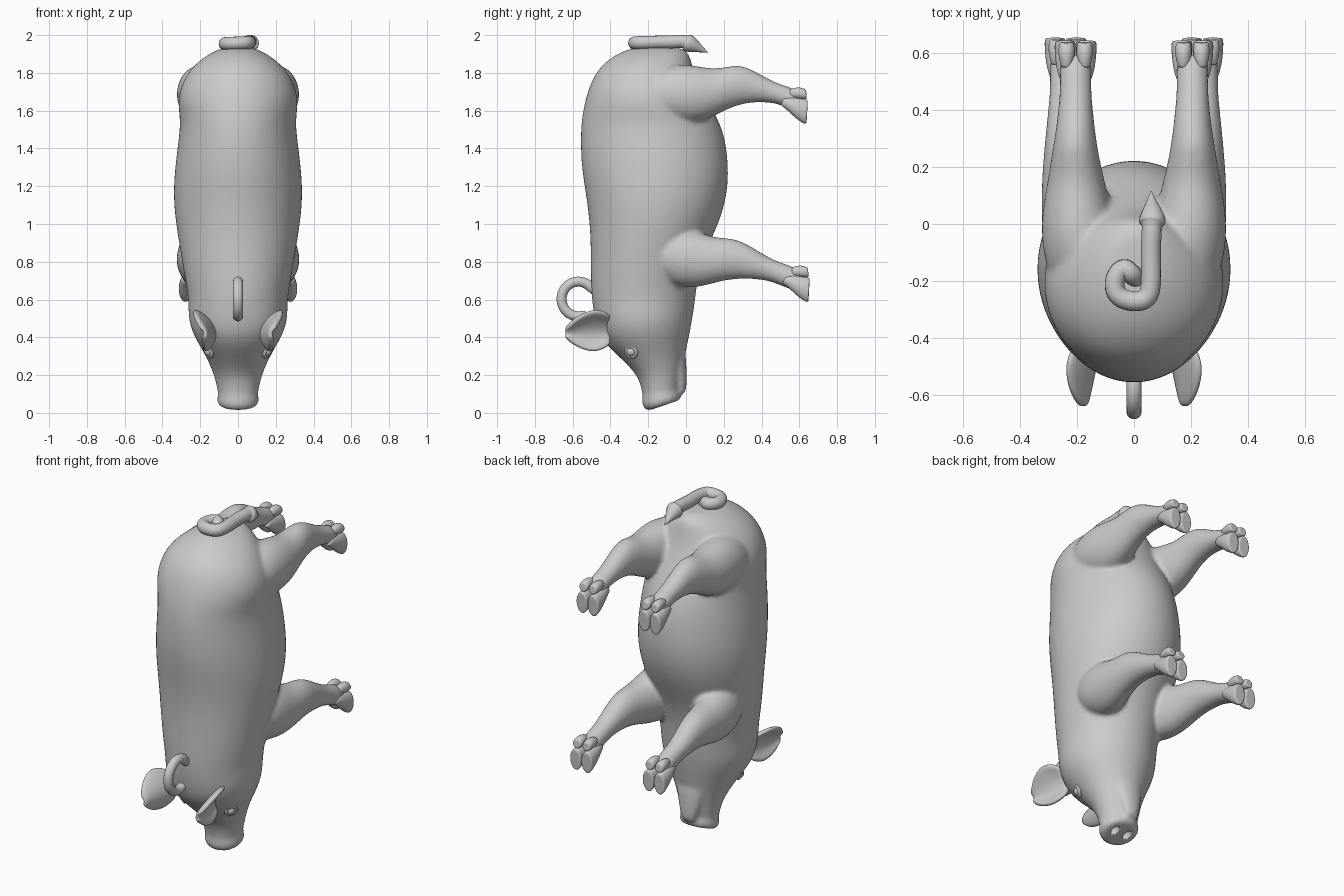
import bpy, bmesh, math
from mathutils import Vector

if "Cube" in bpy.data.objects:
    bpy.data.objects.remove(bpy.data.objects["Cube"])

SIDES = 16


def ring(bm, sec, s, k=1.0):
    """Elliptical ring spanning two (y, z) points, with half width and x centre."""
    y1, z1, y2, z2, rx, xc = sec
    k *= 1.02
    out = []
    for i in range(SIDES):
        t = 2 * math.pi * i / SIDES
        c, w = math.cos(t) * k / 2, math.sin(t) * k
        out.append(bm.verts.new((s * xc + rx * w, (y1 + y2) / 2 + (y1 - y2) * c,
                                 (z1 + z2) / 2 + (z1 - z2) * c)))
    return out


def loft(bm, secs, s=1, dx=0, dy=0, dz=0):
    secs = [tuple(a + b for a, b in zip(q if len(q) == 6 else q + (0,),
                                        (dy, dz, dy, dz, 0, dx))) for q in secs]
    rings = [ring(bm, secs[0], s, .75)] + [ring(bm, q, s) for q in secs] + [ring(bm, secs[-1], s, .75)]
    for a, b in zip(rings, rings[1:]):
        for i in range(SIDES):
            j = (i + 1) % SIDES
            bm.faces.new((a[i], a[j], b[j], b[i]))
    bm.faces.new(rings[0])
    bm.faces.new(rings[-1])


def finish(bm, name, subsurf=2):
    bmesh.ops.recalc_face_normals(bm, faces=bm.faces)
    for f in bm.faces:
        f.smooth = True
    me = bpy.data.meshes.new(name)
    bm.to_mesh(me)
    bm.free()
    ob = bpy.data.objects.new(name, me)
    bpy.context.collection.objects.link(ob)
    if subsurf:
        ob.modifiers.new("Subdivide", 'SUBSURF').levels = subsurf
        ob.modifiers[-1].render_levels = subsurf
    return ob


def tube(name, pts, depth):
    cu = bpy.data.curves.new(name, 'CURVE')
    cu.dimensions = '3D'
    cu.bevel_depth, cu.bevel_resolution, cu.resolution_u = depth, 5, 8
    cu.use_fill_caps = True
    sp = cu.splines.new('NURBS')
    sp.points.add(len(pts) - 1)
    for p, q in zip(sp.points, pts):
        p.co = (*q[:3], 1)
        p.radius = q[3] if len(q) > 3 else 1
    sp.order_u, sp.use_endpoint_u = 3, True
    ob = bpy.data.objects.new(name, cu)
    bpy.context.collection.objects.link(ob)


# Torso and head: back point, belly point, half width
body = [(-.26, 1.935, -.04, 1.935, .07), (-.34, 1.915, .01, 1.915, .13), (-.43, 1.86, .03, 1.86, .215),
        (-.495, 1.78, .05, 1.78, .285), (-.535, 1.66, .11, 1.66, .325), (-.555, 1.55, .175, 1.55, .305),
        (-.56, 1.45, .21, 1.45, .315), (-.555, 1.3, .228, 1.3, .335), (-.53, 1.15, .22, 1.15, .345),
        (-.51, 1.0, .175, 1.0, .33), (-.505, .85, .1, .85, .305), (-.505, .7, .06, .7, .28),
        (-.5, .6, .05, .6, .262), (-.485, .5, .035, .5, .265), (-.465, .42, .02, .42, .24),
        (-.415, .35, .005, .35, .2), (-.335, .28, -.01, .28, .16), (-.257, .2, -.025, .2, .127),
        (-.237, .13, -.03, .15, .113), (-.227, .085, -.037, .12, .104), (-.237, .045, -.022, .095, .113),
        (-.21, .008, -.028, .07, .103)]
jaw = [(-.12, .32, .0, .32, .1), (-.08, .23, .003, .23, .075), (-.055, .15, .004, .15, .056),
       (-.045, .105, -.002, .105, .04)]
# Legs: rear edge point, front edge point, half width, x centre
hind_leg = [(-.2, 1.8, -.2, 1.58, .12, .17), (-.08, 1.85, -.1, 1.53, .14, .185),
            (.05, 1.84, .03, 1.525, .125, .2), (.16, 1.815, .14, 1.565, .1, .203),
            (.27, 1.85, .24, 1.62, .08, .207), (.36, 1.815, .34, 1.645, .066, .205),
            (.46, 1.752, .44, 1.645, .056, .205), (.54, 1.73, .5, 1.63, .056, .205),
            (.6, 1.7, .57, 1.6, .055, .205)]
front_leg = [(-.15, .95, -.15, .72, .1, .19), (-.03, .99, -.05, .66, .13, .195),
             (.08, .95, .08, .665, .11, .215), (.17, .925, .17, .695, .095, .228),
             (.27, .925, .26, .71, .08, .235), (.37, .865, .35, .71, .066, .24),
             (.46, .81, .44, .7, .056, .24), (.54, .785, .51, .67, .056, .24),
             (.61, .755, .59, .64, .055, .24)]
bm = bmesh.new()
loft(bm, body)
loft(bm, jaw)
for s in (-1, 1):
    loft(bm, hind_leg, s)
    loft(bm, front_leg, s)
pig = finish(bm, "body")
# Blend the overlapping volumes into one skin
rm = pig.modifiers.new("Blend", 'REMESH')
rm.mode, rm.voxel_size, rm.use_smooth_shade = 'VOXEL', .012, True
sm = pig.modifiers.new("Soften", 'SMOOTH')
sm.factor, sm.iterations = .5, 6

# Nostrils cut into the snout disc
bm = bmesh.new()
for s in (-1, 1):
    r = bmesh.ops.create_uvsphere(bm, u_segments=20, v_segments=12, radius=1)
    for v in r['verts']:
        v.co = Vector((s * .042 + v.co.x * .02, -.11 + v.co.y * .034, .042 + v.co.z * .03))
cutter = finish(bm, "nostril_cutter", 0)
cutter.hide_render = True
cutter.display_type = 'WIRE'
bo = pig.modifiers.new("Nostrils", 'BOOLEAN')
bo.operation, bo.object = 'DIFFERENCE', cutter

# Cloven hooves with dewclaws
toe = [(.52, 1.67, .5, 1.63, .02), (.55, 1.675, .54, 1.6, .03), (.6, 1.665, .585, 1.555, .036),
       (.635, 1.66, .625, 1.53, .037), (.645, 1.655, .638, 1.53, .035)]
dewclaw = [(.55, 1.715, .55, 1.67, .02), (.6, 1.727, .6, 1.66, .031), (.635, 1.712, .64, 1.66, .026)]
for name, x, dy, dz in (("hind_hooves", .205, 0, 0), ("front_hooves", .24, .01, -.943)):
    bm = bmesh.new()
    for s in (-1, 1):
        for off in (-.037, .037):
            loft(bm, toe, s, x + off, dy, dz)
            loft(bm, dewclaw, s, x + off * .85, dy, dz)
    finish(bm, name)

# Cupped ears
widths = (.075, .1, .105, .09, .065, .022)
for s, name in ((1, "right_ear"), (-1, "left_ear")):
    bm = bmesh.new()
    rows = []
    for i, w in enumerate(widths):
        u = i / (len(widths) - 1)
        row = []
        for j in range(7):
            v = j / 3 - 1
            row.append(bm.verts.new((s * (.125 + .05 * u + .03 * v * w / .1 + .06 * v * v * w / .1),
                                     -.40 - .24 * u, .44 - .015 * u + w * v * 1.05)))
        rows.append(row)
    for a, b in zip(rows, rows[1:]):
        for j in range(6):
            bm.faces.new((a[j], a[j + 1], b[j + 1], b[j]))
    ear = finish(bm, name, 0)
    so = ear.modifiers.new("Thickness", 'SOLIDIFY')
    so.thickness, so.offset = .028, 0
    ear.modifiers.new("Subdivide", 'SUBSURF').levels = 2

# Eyes with lids
for s, name in ((1, "right"), (-1, "left")):
    bm = bmesh.new()
    bmesh.ops.create_uvsphere(bm, u_segments=20, v_segments=12, radius=.027)
    eye = finish(bm, name + "_eye", 0)
    eye.location = (s * .15, -.288, .325)
    bpy.ops.mesh.primitive_torus_add(major_radius=.03, minor_radius=.01, major_segments=24,
                                     minor_segments=8, location=(s * .157, -.29, .325))
    lid = bpy.context.object
    lid.name = name + "_eyelid"
    lid.rotation_euler = Vector((s * .8, -.45, -.35)).to_track_quat('Z', 'Y').to_euler()
    bpy.ops.object.shade_smooth()

# Curled tail ending in a pointed tuft
tube("tail", [(.01, -.19, 1.91), (-.005, -.18, 1.955), (-.035, -.15, 1.955), (-.07, -.19, 1.955),
              (-.065, -.25, 1.955), (-.01, -.275, 1.957), (.05, -.265, 1.96), (.062, -.2, 1.962),
              (.058, -.1, 1.963), (.062, -.03, 1.967), (.063, -.005, 1.964, 1.0), (.064, .005, 1.96, 1.4),
              (.064, .03, 1.95, 1.25), (.062, .08, 1.925, .5), (.06, .115, 1.908, .05)], .035)

# Curled loop behind the ears
arc = [math.radians(40 + 235 * i / 12) for i in range(13)]
tube("neck_curl", [(0, -.47, .64)] + [(0, -.57 + .09 * math.cos(a), .603 + .093 * math.sin(a)) for a in arc]
     + [(0, -.53, .515)], .027)
